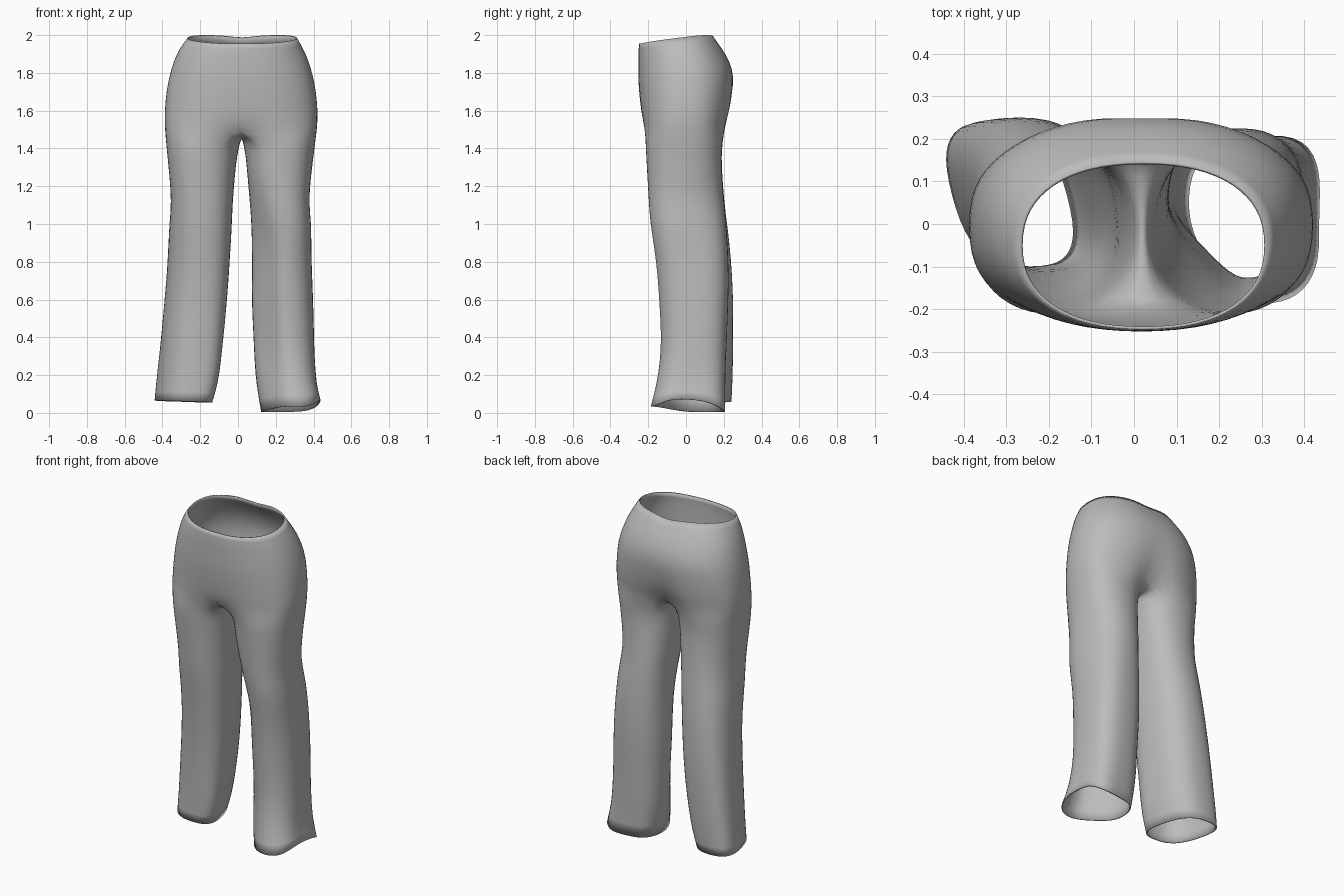
import bpy, bmesh, math

cloth = bpy.data.materials.new("grey cloth")
cloth.diffuse_color = (0.5, 0.5, 0.5, 1)

N = 32          # points round the hips
SEAM = 7        # points along the crotch seam
MID = 0.02      # x of the centre line
GROW = 0.004    # makes up for the shrinking of the smoothing


def ring(n, start, x0, x1, y0, y1, skew=0, power=2.3, nook=0, bulge=0):
    """Rounded outline fitted to the given extents, counterclockwise from above.
    nook flattens the front left corner, bulge fills the back right one."""
    pts = []
    for i in range(n):
        a = start + 2 * math.pi * i / n
        c, s = math.cos(a), math.sin(a)
        u = math.copysign(abs(c) ** (2 / power), c)
        v = math.copysign(abs(s) ** (2 / power), s)
        pts.append((u + skew * v, v, c, s))
    m = max(abs(p[0]) for p in pts)
    rx, ry = (x1 - x0) / 2 + GROW, (y1 - y0) / 2 + GROW
    out = []
    for u, v, c, s in pts:
        push = 2 * (nook * max(0, -c) * max(0, -s) + bulge * max(0, c) * max(0, s))
        out.append(((x0 + x1) / 2 + rx * u / m + push, (y0 + y1) / 2 + ry * v + push, c, s))
    return out


def bridge(bm, up, low):
    n = len(up)
    for i in range(n):
        j = (i + 1) % n
        bm.faces.new((up[i], low[i], low[j], up[j]))


bm = bmesh.new()

# Hips: z, x0, x1, y0, y1, front tuck, back tuck, squareness
hips = [
    (1.98, -0.265, 0.31, -0.245, 0.143, 0, 0, 2.3),
    (1.92, -0.31, 0.345, -0.25, 0.19, 0, 0, 2.25),
    (1.86, -0.338, 0.372, -0.25, 0.229, 0, 0, 2.25),
    (1.78, -0.362, 0.396, -0.25, 0.254, 0, 0.004, 2.3),
    (1.70, -0.377, 0.411, -0.246, 0.249, 0, 0.01, 2.35),
    (1.61, -0.385, 0.419, -0.237, 0.237, 0.002, 0.022, 2.45),
    (1.55, -0.386, 0.419, -0.23, 0.222, 0.006, 0.04, 2.6),
    (1.50, -0.384, 0.415, -0.224, 0.21, 0.03, 0.07, 2.75),
]
prev = None
for k, (z, x0, x1, y0, y1, tuck_f, tuck_b, power) in enumerate(hips):
    loop = []
    for x, y, c, s in ring(N, -math.pi / 2, x0, x1, y0, y1, power=power):
        near = math.exp(-((x - MID) / 0.07) ** 2)
        y += near * (tuck_f if s < 0 else -tuck_b)
        # The waist is lower in front and dips a little at the back
        tilt = (1, 0.6, 0.25)[k] if k < 3 else 0
        t = min(1, max(0, (y + 0.24) / 0.32))
        dz = -0.025 + 0.045 * t ** 0.8 - (0.015 * near if s > 0 else 0)
        loop.append(bm.verts.new((x, y, z + tilt * dz)))
    if prev:
        bridge(bm, prev, loop)
    prev = loop
hip = prev

# Crotch seam running from back to front
back_y, front_y = hip[N // 2].co.y, hip[0].co.y
seam = []
for i in range(1, SEAM + 1):
    t = i / (SEAM + 1)
    seam.append(bm.verts.new((MID, back_y + (front_y - back_y) * t,
                              1.495 - 0.04 * math.sin(math.pi * t))))

# Legs: z, x0, x1, y0, y1, skew, squareness, nook, bulge
right_leg = [
    (1.43, 0.03, 0.406, -0.212, 0.192, 0, 2.3, 0, 0),
    (1.36, 0.044, 0.397, -0.208, 0.183, 0, 2.3, 0, 0),
    (1.25, 0.053, 0.384, -0.202, 0.188, -0.05, 2.3, 0, 0),
    (1.12, 0.066, 0.37, -0.195, 0.198, -0.1, 2.3, 0.005, 0),
    (1.00, 0.075, 0.385, -0.188, 0.21, -0.1, 2.3, 0.015, 0.005),
    (0.88, 0.077, 0.384, -0.168, 0.218, -0.08, 2.3, 0.025, 0.01),
    (0.74, 0.077, 0.388, -0.15, 0.222, -0.06, 2.3, 0.028, 0.012),
    (0.58, 0.075, 0.395, -0.14, 0.22, -0.05, 2.3, 0.03, 0.012),
    (0.42, 0.084, 0.398, -0.13, 0.212, -0.05, 2.3, 0.03, 0.012),
    (0.28, 0.09, 0.402, -0.135, 0.207, -0.07, 2.35, 0.03, 0.015),
    (0.15, 0.10, 0.412, -0.155, 0.20, -0.1, 2.4, 0.025, 0.02),
    (0.00, 0.125, 0.432, -0.185, 0.196, -0.12, 2.45, 0.02, 0.03),
]
left_leg = [
    (1.43, -0.378, 0.008, -0.212, 0.192, 0, 2.3),
    (1.36, -0.371, -0.008, -0.208, 0.185, 0, 2.3),
    (1.25, -0.36, -0.02, -0.198, 0.19, 0, 2.3),
    (1.12, -0.35, -0.03, -0.188, 0.2, -0.03, 2.3),
    (1.00, -0.36, -0.036, -0.178, 0.215, -0.08, 2.3),
    (0.88, -0.366, -0.042, -0.16, 0.23, -0.13, 2.3),
    (0.74, -0.374, -0.05, -0.142, 0.241, -0.17, 2.35),
    (0.58, -0.388, -0.062, -0.126, 0.248, -0.19, 2.45),
    (0.42, -0.403, -0.077, -0.115, 0.248, -0.22, 2.6),
    (0.28, -0.417, -0.092, -0.11, 0.246, -0.26, 2.65),
    (0.16, -0.43, -0.108, -0.106, 0.243, -0.3, 2.7),
    (0.06, -0.438, -0.14, -0.104, 0.238, -0.33, 2.7),
]


def leg(top, table, start, hem):
    up = top
    for k, (z, *shape) in enumerate(table):
        last = k == len(table) - 1
        low = [bm.verts.new((x, y, z + (hem(c, s) if last else 0)))
               for x, y, c, s in ring(len(top), start, *shape)]
        bridge(bm, up, low)
        up = low


half = N // 2
leg(hip[:half + 1] + seam, right_leg, math.radians(-120),
    lambda c, s: 0.005 + 0.068 * max(0, c) ** 3 + 0.03 * max(0, -s))
leg(hip[half:] + [hip[0]] + seam[::-1], left_leg, math.radians(60),
    lambda c, s: -0.006 * c)

mesh = bpy.data.meshes.new("trousers")
bm.to_mesh(mesh)
bm.free()
mesh.materials.append(cloth)
trousers = bpy.data.objects.new("trousers", mesh)
bpy.context.collection.objects.link(trousers)
for p in mesh.polygons:
    p.use_smooth = True

# Rounded cloth with a thin thickness to the inside
sub = trousers.modifiers.new("smooth", 'SUBSURF')
sub.levels = sub.render_levels = 1
shell = trousers.modifiers.new("thickness", 'SOLIDIFY')
shell.thickness = 0.007
shell.offset = -1
